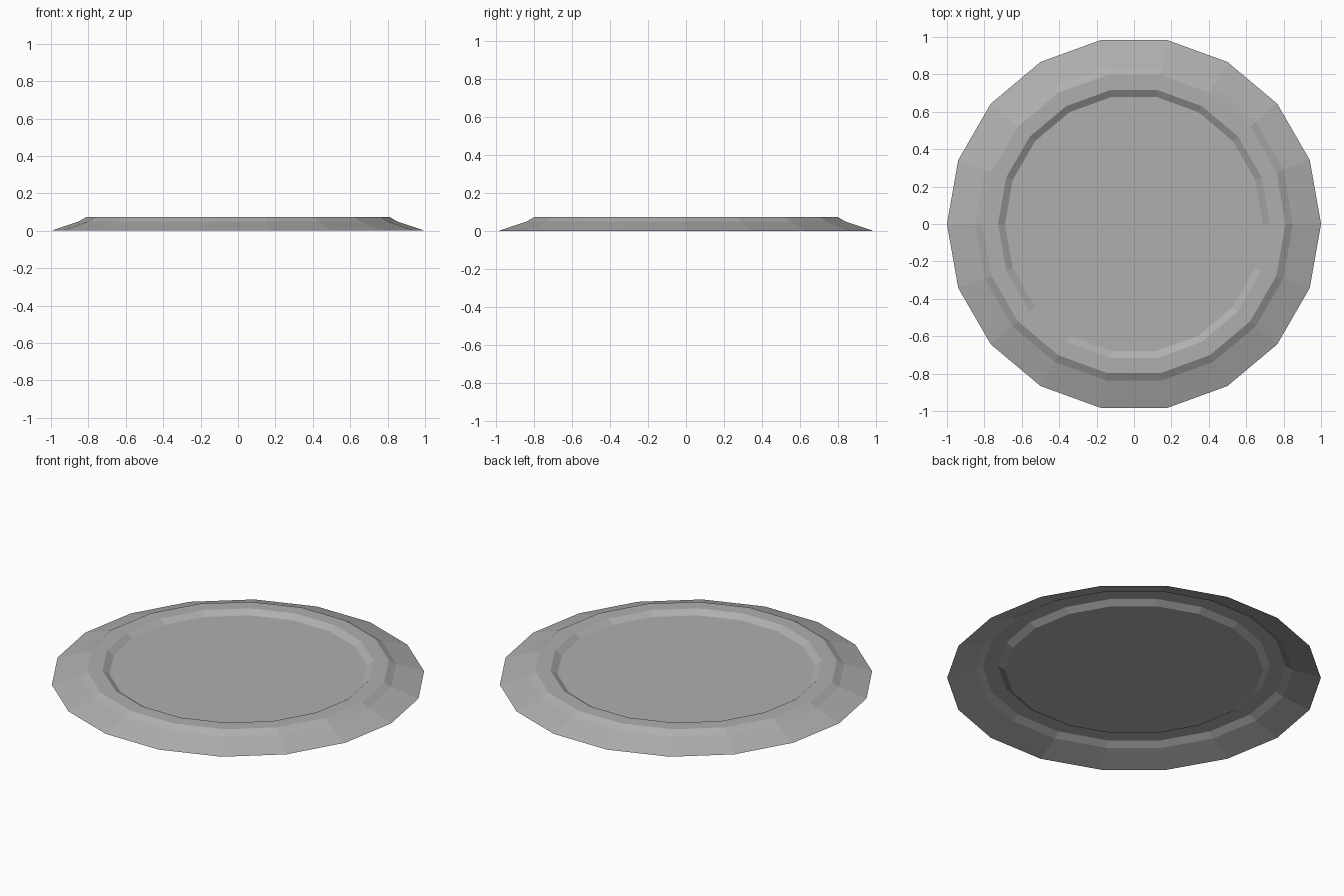
import bpy, bmesh
from math import cos, sin, tau

if "Cube" in bpy.data.objects:
    bpy.data.objects.remove(bpy.data.objects["Cube"])

SIDES = 18
# Radius and height from the outer rim to the recessed floor
PROFILE = [(1.0, 0.0), (0.85, 0.05), (0.81, 0.074), (0.727, 0.074), (0.69, 0.05)]

bm = bmesh.new()

# Concentric rings of the thin sheet
rings = [[bm.verts.new((r * cos(tau * i / SIDES), r * sin(tau * i / SIDES), z))
          for i in range(SIDES)] for r, z in PROFILE]

# Sloped skirt, raised lip and inner wall
for outer, inner in zip(rings, rings[1:]):
    for i in range(SIDES):
        j = (i + 1) % SIDES
        bm.faces.new((outer[i], outer[j], inner[j], inner[i]))

# Flat recessed floor
bm.faces.new(rings[-1])

mesh = bpy.data.meshes.new("round_plate")
bm.to_mesh(mesh)
bm.free()

# Mid grey surface
grey = bpy.data.materials.new("mid_grey")
grey.diffuse_color = (0.43, 0.43, 0.43, 1.0)
grey.use_nodes = True
grey.node_tree.nodes["Principled BSDF"].inputs["Base Color"].default_value = grey.diffuse_color
mesh.materials.append(grey)

plate = bpy.data.objects.new("round_plate", mesh)
bpy.context.collection.objects.link(plate)
